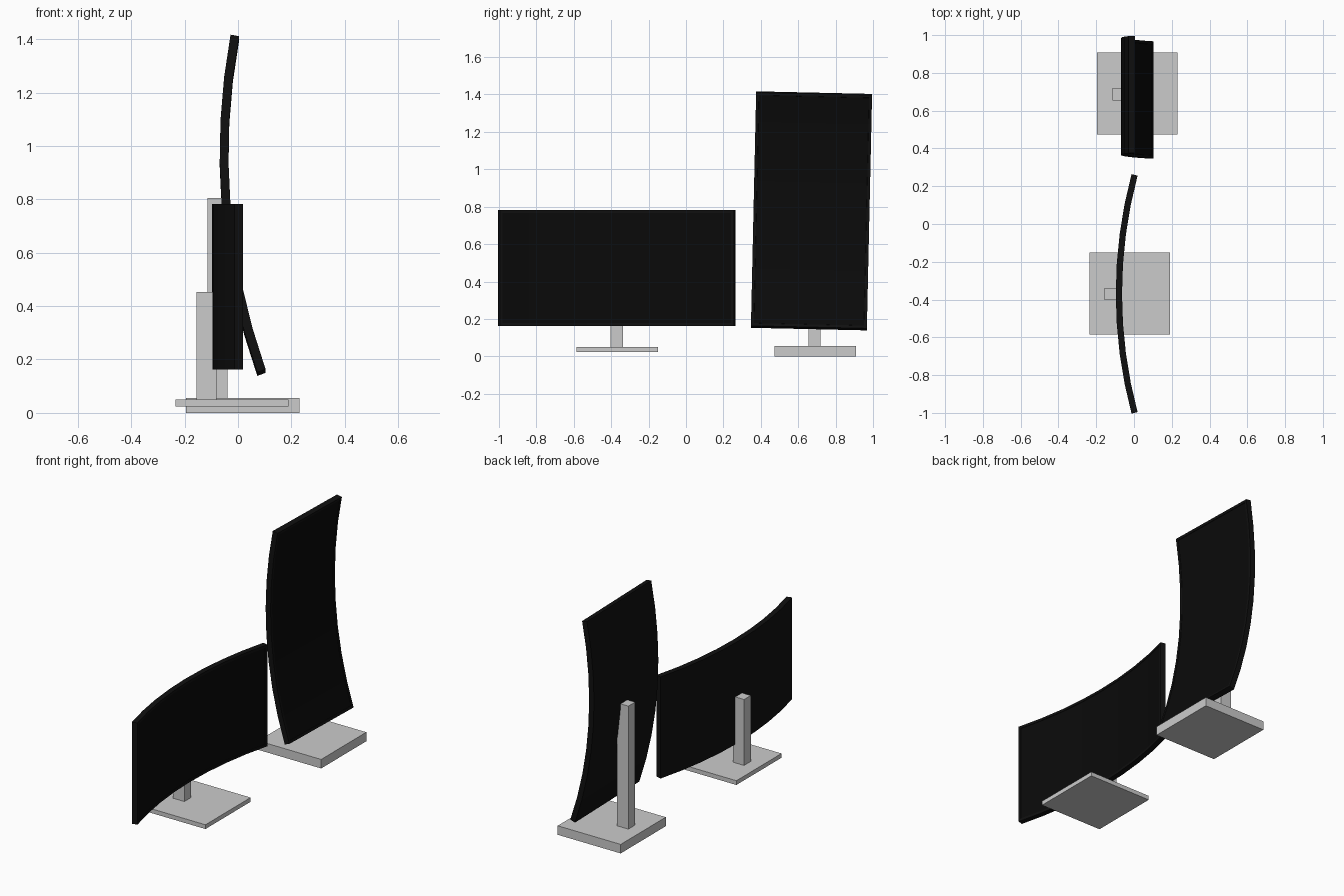
import bpy, bmesh, math
from mathutils import Matrix, Vector

if "Cube" in bpy.data.objects:
    bpy.data.objects.remove(bpy.data.objects["Cube"])


def material(name, color):
    mat = bpy.data.materials.new(name)
    mat.diffuse_color = color
    mat.use_nodes = True
    mat.node_tree.nodes["Principled BSDF"].inputs["Base Color"].default_value = mat.diffuse_color
    return mat


black = material("screen_black", (0.003, 0.003, 0.003, 1))
frame = material("frame_black", (0.005, 0.005, 0.005, 1))


def box(name, lo, hi):
    bpy.ops.mesh.primitive_cube_add(size=1, location=[(a + b) / 2 for a, b in zip(lo, hi)])
    ob = bpy.context.object
    ob.name = name
    ob.scale = [b - a for a, b in zip(lo, hi)]
    return ob


def curved_panel(name, matrix, chord=1.26, height=0.62, sag=0.083, thick=0.033, segs=8):
    """Arc-shaped slab, concave side towards +x, chord along y."""
    half = chord / 2
    radius = (half ** 2 + sag ** 2) / (2 * sag)
    amax = math.asin(half / radius)
    bm = bmesh.new()
    rings = []
    for i in range(segs + 1):
        a = amax * (2 * i / segs - 1)
        ring = []
        for r, z in ((-1, -1), (1, -1), (1, 1), (-1, 1)):
            rr = radius + r * thick / 2
            ring.append(bm.verts.new((radius * math.cos(amax) - rr * math.cos(a),
                                      rr * math.sin(a), z * height / 2)))
        rings.append(ring)
    front = []
    for p, q in zip(rings, rings[1:]):
        for k in range(4):
            f = bm.faces.new((p[k], p[(k + 1) % 4], q[(k + 1) % 4], q[k]))
            if k == 3:
                front.append(f)
    bm.faces.new(rings[0])
    bm.faces.new(rings[-1][::-1])
    bmesh.ops.recalc_face_normals(bm, faces=bm.faces)
    # thin bezel around the slightly sunken display
    rim = bmesh.ops.inset_region(bm, faces=front, thickness=0.015, depth=0, use_even_offset=True)
    bmesh.ops.inset_region(bm, faces=front, thickness=0.001, depth=-0.002, use_even_offset=True)
    for f in bm.faces:
        f.material_index = 1
    for f in front:
        f.material_index = 0
    mesh = bpy.data.meshes.new(name)
    bm.to_mesh(mesh)
    bm.free()
    mesh.materials.append(black)
    mesh.materials.append(frame)
    ob = bpy.data.objects.new(name, mesh)
    ob.matrix_world = matrix
    bpy.context.collection.objects.link(ob)
    return ob


# landscape monitor
box("landscape_base", (-0.235, -0.585, 0.024), (0.19, -0.15, 0.05))
box("landscape_pole", (-0.155, -0.403, 0.04), (-0.08, -0.338, 0.452))
curved_panel("landscape_screen", Matrix.Translation((0.003, -0.37, 0.472)))

# portrait monitor, leaning back and rolled slightly
box("portrait_base", (-0.195, 0.473, 0.0), (0.23, 0.908, 0.055))
box("portrait_pole", (-0.115, 0.655, 0.045), (-0.04, 0.72, 0.805))
turn = (Matrix.Rotation(-0.0223, 4, 'X') @ Matrix.Rotation(-0.079, 4, 'Y')
        @ Matrix.Rotation(math.pi / 2, 4, 'X'))
curved_panel("portrait_screen", Matrix.Translation((0.038, 0.671, 0.779)) @ turn)
